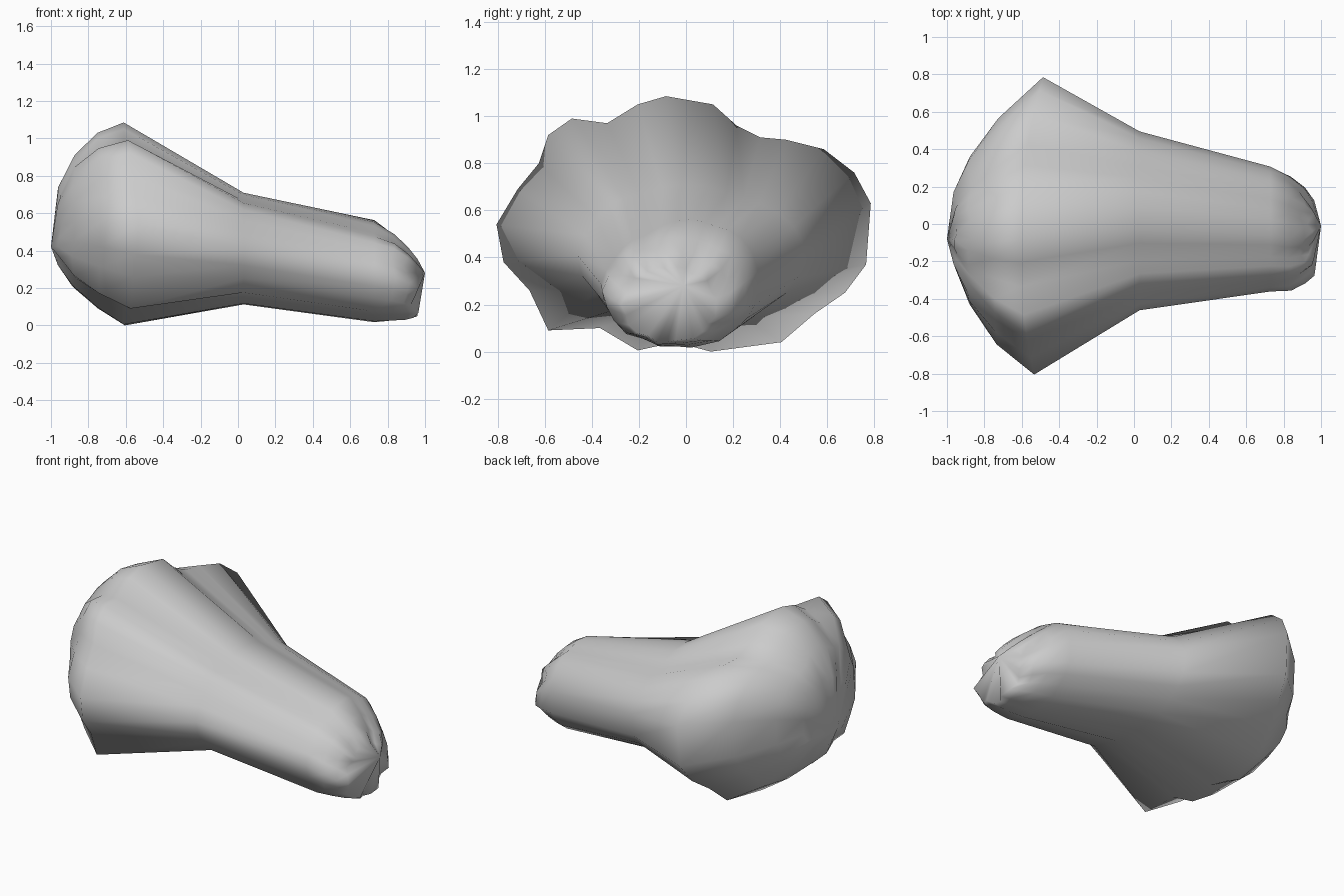
import bpy, bmesh, math

if "Cube" in bpy.data.objects:
    bpy.data.objects.remove(bpy.data.objects["Cube"])

# Lumpy outline of the widest cross-section, as (y, z)
OUTLINE = [(-.80, .54), (-.71, .69), (-.62, .80), (-.58, .92), (-.48, .99), (-.33, .97),
           (-.20, 1.05), (-.08, 1.085), (.12, 1.05), (.22, .96), (.32, .91), (.43, .90),
           (.59, .86), (.72, .76), (.79, .63), (.77, .37), (.68, .25), (.55, .16),
           (.41, .04), (.11, 0), (-.04, .04), (-.20, .005), (-.36, .10), (-.58, .09),
           (-.66, .26), (-.77, .38)]

# Sections along the leg: x, y min, y max, z min, z max, roundness, wobble, skew, bow
SECTIONS = [(-.955, -.25, .19, .32, .75, .6, .02, 0, 0),
            (-.88, -.44, .36, .20, .91, .4, .02, 0, 0),
            (-.75, -.64, .57, .09, 1.03, .1, 0, 0, .02),
            (-.61, -.80, .79, 0, 1.085, 0, 0, 0, .10),
            (.03, -.46, .50, .11, .71, .65, 0, 0, 0),
            (.73, -.36, .31, .015, .56, .65, 0, .07, 0),
            (.83, -.35, .26, .025, .49, .7, .02, .02, 0),
            (.90, -.31, .20, .03, .42, .8, .03, 0, 0),
            (.945, -.27, .13, .04, .36, .9, .04, 0, 0)]


def section(x, y0, y1, z0, z1, roundness, wobble, skew, bow):
    """Scale the outline into a box, blending it towards an ellipse."""
    pts = []
    for i, (y, z) in enumerate(OUTLINE):
        u, v = y / .795, (z - .5425) / .5425
        a = math.atan2(v, u)
        u += (math.cos(a) - u) * roundness
        v += (math.sin(a) - v) * roundness
        s = 1 + wobble * math.sin(i * 2.1 + x * 9)
        dx = bow * (u * u + .25 * u) + wobble * .5 * math.cos(i * 1.7)
        pts.append((x + dx, (y0 + y1) / 2 + u * s * (y1 - y0) / 2,
                    (z0 + z1) / 2 + v * s * (z1 - z0) / 2 + skew * u * max(v, 0)))
    return pts


# Drumstick body: skin the sections and close both ends with a point
bm = bmesh.new()
rings = [[bm.verts.new(p) for p in section(*s)] for s in SECTIONS]
n = len(OUTLINE)
for a, b in zip(rings, rings[1:]):
    for i in range(n):
        j = (i + 1) % n
        bm.faces.new((a[i], a[j], b[j], b[i]))
for ring, tip in ((rings[0], (-1, -.08, .42)), (rings[-1], (1, -.01, .28))):
    t = bm.verts.new(tip)
    for i in range(n):
        bm.faces.new((ring[i], ring[(i + 1) % n], t))
bmesh.ops.recalc_face_normals(bm, faces=bm.faces)

mesh = bpy.data.meshes.new("drumstick")
bm.to_mesh(mesh)
bm.free()
body = bpy.data.objects.new("drumstick", mesh)
bpy.context.collection.objects.link(body)
bpy.context.view_layer.objects.active = body
body.select_set(True)
bpy.ops.object.shade_smooth_by_angle(angle=math.radians(85))
